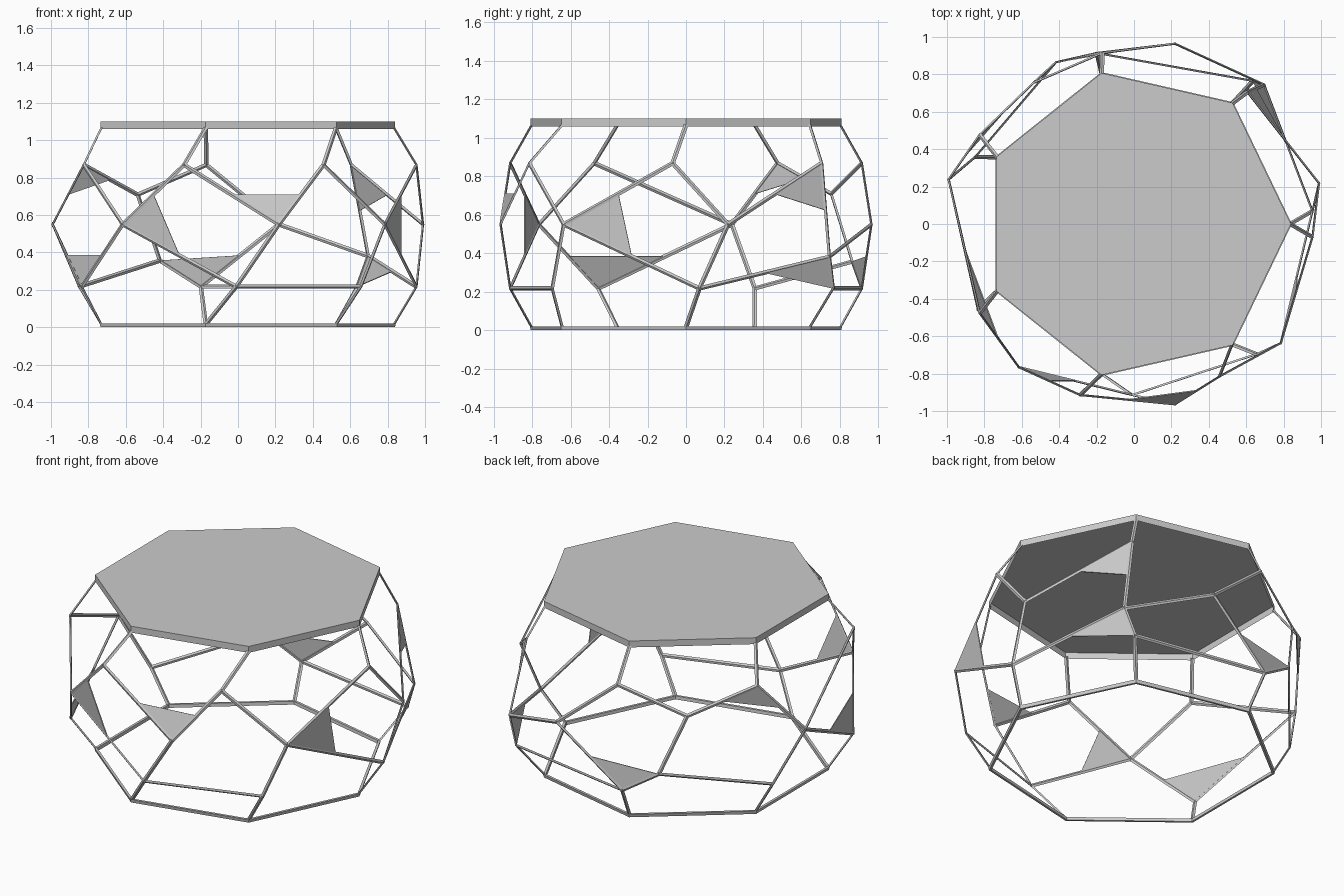
import bpy, bmesh
from math import cos, sin, tau
from mathutils import Vector, Matrix

if "Cube" in bpy.data.objects:
    bpy.data.objects.remove(bpy.data.objects["Cube"])

R, OFF, TOP = 0.828, 0.011, 1.10
WIDTH, DEPTH = 0.024, 0.012      # bar section: along the shell, through the shell


def heptagon(r, z):
    return [Vector((OFF + r * cos(tau * k / 7), r * sin(tau * k / 7), z)) for k in range(7)]


# Nodes of the cage: T/B = heptagon corners, U/L = upper/lower joints
node = {}
for k in range(7):
    node[f"T{k}"] = heptagon(R, 1.07)[k]
    node[f"B{k}"] = heptagon(R, 0.012)[k]

upper = [(.96, -.07), (.61, .71), (-.17, .92), (-.83, .48), (-.83, -.48), (-.29, -.92), (.46, -.82)]
lower = [(.96, .07), (.64, .77), (-.20, .92), (-.855, .36), (-.84, -.46), (-.01, -.92), (.66, -.70)]
for k in range(7):
    node[f"U{k}"] = Vector((*upper[k], .87))
    node[f"L{k}"] = Vector((*lower[k], .215))

# Waist joints, and three extra joints at the back
waist = {"A": (.995, .22), "C": (.22, -.97), "D": (-.62, -.77),
         "E": (-.997, .24), "F": (.79, -.64), "G": (.22, .97)}
for n, p in waist.items():
    node[n] = Vector((*p, .55))
node["N"] = Vector((.70, .75, .38))
node["P"] = Vector((-.54, .76, .71))
node["Q"] = Vector((-.42, .87, .355))

CENTRE = Vector((0, 0, 0.55))


def add_bar(bm, a, b):
    """Ridged bar from a to b, its outer ridge on the line between joints."""
    d = (b - a).normalized()
    out = (a + b) / 2 - CENTRE
    out = (out - d * out.dot(d)).normalized()
    side = out.cross(d)
    m = Matrix((side * WIDTH, out * DEPTH, d * ((b - a).length + 0.006))).transposed().to_4x4()
    m.translation = (a + b) / 2 - out * DEPTH / 2
    bmesh.ops.create_cone(bm, cap_ends=True, segments=4, radius1=.5, radius2=.5, depth=1,
                          matrix=m)


def finish(bm, name):
    me = bpy.data.meshes.new(name)
    bm.to_mesh(me)
    bm.free()
    ob = bpy.data.objects.new(name, me)
    bpy.context.collection.objects.link(ob)
    return ob


# Table top: a lid with a rim, open underneath
bm = bmesh.new()
hi = [bm.verts.new(p) for p in heptagon(R, TOP)]
lo = [bm.verts.new(p) for p in heptagon(R, TOP - 0.04)]
bm.faces.new(hi)
for k in range(7):
    j = (k + 1) % 7
    bm.faces.new((lo[k], lo[j], hi[j], hi[k]))
finish(bm, "table_top")

# Bottom ring
bm = bmesh.new()
loops = [[bm.verts.new(p) for p in heptagon(r, z)]
         for r, z in ((R, 0), (R + .005, .02), (R - .012, .02), (R - .014, 0))]
for i in range(4):
    a, b = loops[i], loops[(i + 1) % 4]
    for k in range(7):
        j = (k + 1) % 7
        bm.faces.new((a[k], a[j], b[j], b[k]))
finish(bm, "bottom_ring")

# Cage bars
links = [(f"T{k}", f"U{k}") for k in range(7)] + [(f"B{k}", f"L{k}") for k in range(7)]
links += [s.split("-") for s in (
    "U0-A U1-A L0-A U0-F U6-F L0-F L6-F L5-L6 U6-C U5-C L5-C U5-D L5-D U4-D L4-D "
    "U4-E L4-E U3-E L3-E U3-P U2-P P-Q Q-L3 Q-L2 U2-G L2-G G-N N-U1 N-L0 N-L1 L1-L2").split()]
bm = bmesh.new()
for a, b in links:
    add_bar(bm, node[a], node[b])
bmesh.ops.recalc_face_normals(bm, faces=bm.faces)
finish(bm, "cage_bars")

# Corner plates: a joint, then a point part of the way along each of two bars
plates = [("F", "U0", .5, "L0", .5), ("C", "U6", .5, "U5", .5), ("D", "U5", .5, "L5", .5),
          ("L4", "E", .5, "D", .5), ("U3", "E", .5, "P", .5), ("L2", "G", .5, "Q", 1),
          ("N", "L0", .5, "L1", 1), ("U1", "A", .5, "N", .5)]
for i, (c, a, s, b, t) in enumerate(plates):
    bm = bmesh.new()
    pts = [node[c], node[c].lerp(node[a], s), node[c].lerp(node[b], t)]
    n = (pts[1] - pts[0]).cross(pts[2] - pts[0]).normalized() * 0.003
    inward = (CENTRE - pts[0]).normalized() * 0.006
    f, g = [[bm.verts.new(p + n * k + inward) for p in pts] for k in (1, -1)]
    bm.faces.new(f)
    bm.faces.new(g[::-1])
    for k in range(3):
        j = (k + 1) % 3
        bm.faces.new((f[k], g[k], g[j], f[j]))
    finish(bm, f"corner_plate_{i + 1}")
